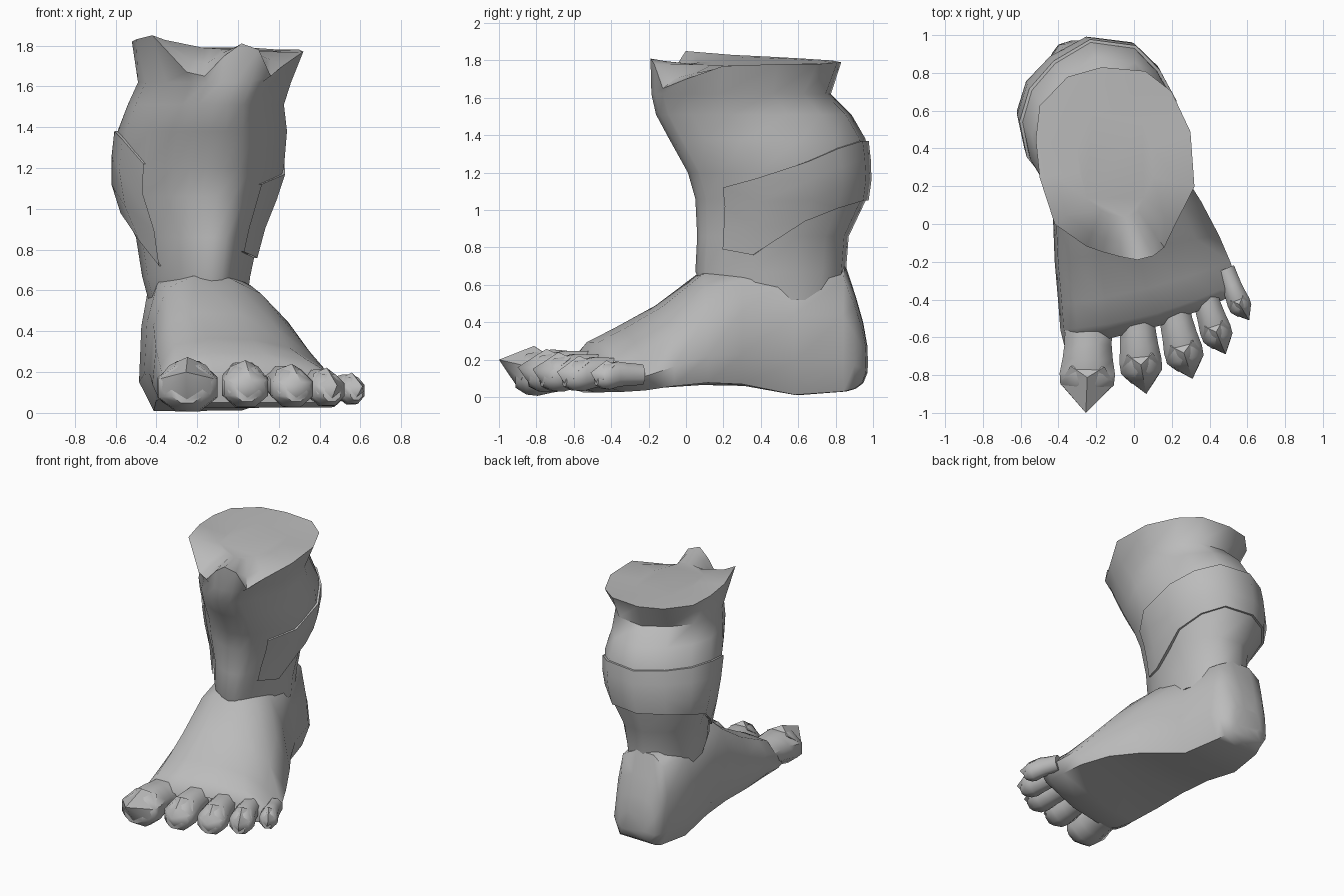
import bpy, bmesh, math
from mathutils import Vector

old = bpy.data.objects.get("Cube")
if old:
    bpy.data.objects.remove(old, do_unlink=True)

skin = bpy.data.materials.new("grey_skin")
skin.use_nodes = True
skin.diffuse_color = (0.5, 0.5, 0.5, 1)
skin.node_tree.nodes["Principled BSDF"].inputs["Base Color"].default_value = (0.5, 0.5, 0.5, 1)


def finish(name, bm):
    bmesh.ops.recalc_face_normals(bm, faces=bm.faces)
    me = bpy.data.meshes.new(name)
    bm.to_mesh(me)
    bm.free()
    ob = bpy.data.objects.new(name, me)
    bpy.context.collection.objects.link(ob)
    me.materials.append(skin)
    bpy.ops.object.select_all(action='DESELECT')
    ob.select_set(True)
    bpy.context.view_layer.objects.active = ob
    bpy.ops.object.shade_smooth_by_angle(angle=math.radians(50))


def loft(name, rings, closed=True):
    """Skin a list of point rings, capped at both ends when closed."""
    bm = bmesh.new()
    vs = [[bm.verts.new(p) for p in r] for r in rings]
    n = len(vs[0])
    for a, b in zip(vs, vs[1:]):
        for i in range(n if closed else n - 1):
            j = (i + 1) % n
            bm.faces.new((a[i], a[j], b[j], b[i]))
    if closed:
        bm.faces.new(vs[0])
        bm.faces.new(vs[-1])
    finish(name, bm)


# Leg: outlines of the cut rim and of the shin and calf, scaled at each height
rim_outline = [(-.17, 1), (-.6, .9), (-.95, .6), (-1, .25), (-.95, -.15), (-.76, -.63),
               (-.36, -.86), (-.15, -.92), (.08, -.97), (.28, -1), (.48, -.96), (.62, -.87),
               (.76, -.63), (1, -.24), (.95, .33), (.71, .75), (.38, .96)]
calf_outline = [(-.13, 1), (-.58, .79), (-.88, .52), (-1, .2), (-.9, -.18), (-.63, -.52),
                (-.3, -.8), (-.1, -.9), (.08, -.97), (.28, -1), (.48, -.96), (.62, -.87),
                (.76, -.63), (1, -.24), (.95, .35), (.73, .69), (.43, .94)]
rim_z = [1.79, 1.8, 1.81, 1.82, 1.83, 1.85, 1.67, 1.65, 1.75, 1.81, 1.78, 1.65, 1.7, 1.77,
         1.78, 1.78, 1.79]
# height, left x, right x, front y, back y
leg_levels = [(.52, -.43, .04, .12, .83), (.67, -.47, .06, .05, .855), (.86, -.5, .1, .06, .87),
              (1.06, -.6, .18, .05, .965), (1.2, -.61, .225, .01, .98), (1.38, -.59, .24, -.09, .96),
              (1.51, -.54, .225, -.16, .885), (1.62, -.49, .26, -.185, .775),
              (1.8, -.52, .32, -.19, .83)]


def leg_point(i, z, grow=0.0):
    k = 0
    while k < len(leg_levels) - 2 and z > leg_levels[k + 1][0]:
        k += 1
    a, b = leg_levels[k], leg_levels[k + 1]
    t = min(1, (z - a[0]) / (b[0] - a[0]))
    x0, x1, y0, y1 = [p + (q - p) * t for p, q in zip(a[1:], b[1:])]
    blend = min(1, max(0, (z - 1.62) / .18))
    u, v = Vector(calf_outline[i]).lerp(Vector(rim_outline[i]), blend)
    return Vector(((x0 + x1) / 2 + u * ((x1 - x0) / 2 + grow),
                   (y0 + y1) / 2 + v * ((y1 - y0) / 2 + grow), z))


sides = range(len(rim_outline))
rings = [[leg_point(i, lv[0]) for i in sides] for lv in leg_levels[:-1]]
rings.append([Vector((*leg_point(i, 1.8).xy, rim_z[i])) for i in sides])
# Cut end: a gently tilted plane that sinks toward the dips in the rim
for inset, follow in ((-.08, .55), (-.22, 0)):
    ring = []
    for i in sides:
        p = leg_point(i, 1.8, inset)
        plane = 1.785 - .06 * (p.x + .1)
        p.z = plane + (rim_z[i] - plane) * follow
        ring.append(p)
    rings.append(ring)
loft("leg", rings)

# Raised wrap around the back of the calf, running down at both ends
columns = [(5, .72, 1.22), (4, .84, 1.34), (3, .98, 1.38), (2, 1.03, 1.38), (1, 1.05, 1.375),
           (0, 1.05, 1.37), (16, 1.05, 1.37), (15, 1.01, 1.33), (14, .94, 1.26),
           (13, .76, 1.17), (12, .79, 1.12)]
wrap = []
for part, grow in ((0, -.02), (0, .016), (.35, .016), (.7, .016), (1, .016), (1, -.02)):
    wrap.append([leg_point(i, lo + (hi - lo) * part, grow) for i, lo, hi in columns])
loft("calf_wrap", wrap, closed=False)

# Foot: cross-section blends from an even heel to an instep that falls to the outer side
even = [(.14, 0), (0, .2), (.02, .58), (.09, .9), (.28, 1), (.6, 1), (.86, .9), (.95, .6),
        (1, .25), (.88, 0), (.5, 0)]
sloped = [(.06, 0), (0, .2), (.02, .6), (.1, .9), (.27, 1), (.5, .98), (.69, .86), (.86, .63),
          (1, .26), (.96, .02), (.5, 0)]
# inner y, outer y, inner x, outer x, bottom, top, slope blend, forward bulge
stations = [(.972, .96, -.33, -.1, .13, .28, 0, 0), (.95, .94, -.4, -.06, .075, .4, 0, 0),
            (.91, .9, -.43, -.02, .045, .54, 0, 0), (.86, .84, -.455, .01, .03, .7, 0, 0),
            (.6, .58, -.485, .08, .01, .72, .15, 0), (.32, .3, -.46, .24, .06, .71, .7, 0),
            (.06, .12, -.43, .355, .065, .67, 1, 0), (-.2, -.06, -.42, .45, .05, .49, 1, 0),
            (-.43, -.2, -.4, .51, .03, .365, .85, .03), (-.56, -.31, -.39, .545, .025, .295, .5, .05),
            (-.64, -.37, -.37, .54, .05, .2, .3, .05)]
rings = []
for yi, yo, xi, xo, zb, zt, k, bulge in stations:
    ring = []
    for e, s in zip(even, sloped):
        u, v = Vector(e).lerp(Vector(s), k)
        y = yi + (yo - yi) * u - bulge * math.sin(math.pi * u)
        ring.append((xi + (xo - xi) * u, y, zb + (zt - zb) * v))
    rings.append(ring)
loft("foot", rings)


# Toes: rounded lofts that bend down at the front, each with a pointed claw
def toe(name, base, tip, width, height, claw_tip):
    base, tip = Vector(base), Vector(tip)
    along = (tip - base).normalized()
    side = Vector((-along.y, along.x, 0)).normalized()
    rings = []
    for t, w, h, lift in ((-.1, .9, .85, .01), (.3, .9, .95, .012), (.5, .96, 1.04, .012),
                          (.7, 1.06, 1.06, 0), (.85, 1.02, .98, 0), (1, .55, .5, -.015)):
        c = base.lerp(tip, t) + Vector((0, 0, lift))
        rings.append([c + side * math.cos(a) * w * width / 2 + Vector((0, 0, math.sin(a) * h * height / 2))
                      for a in (math.tau * (i + .5) / 8 for i in range(8))])
    loft(name, rings)

    # Claw: hull from the knuckle and the toe's sides to the point
    bm = bmesh.new()
    for t, s, z in ((.6, -.3, .9), (.6, .3, .9), (.75, 0, 1.25), (.83, -.48, .35),
                    (.83, .48, .35), (.92, -.38, -.25), (.92, .38, -.25), (.98, 0, -.55)):
        bm.verts.new(base.lerp(tip, t) + side * s * width + Vector((0, 0, z * height / 2)))
    bm.verts.new(claw_tip)
    bmesh.ops.convex_hull(bm, input=bm.verts)
    finish(name.replace("toe", "claw"), bm)


toe("big_toe", (-.24, -.52, .135), (-.25, -.91, .12), .3, .24, (-.255, -1.0, .2))
toe("second_toe", (.01, -.46, .15), (.045, -.84, .12), .23, .21, (.065, -.9, .16))
toe("third_toe", (.2, -.42, .14), (.285, -.77, .115), .21, .19, (.31, -.82, .15))
toe("fourth_toe", (.36, -.34, .13), (.46, -.65, .11), .17, .17, (.485, -.69, .135))
toe("little_toe", (.49, -.26, .11), (.58, -.48, .11), .125, .14, (.61, -.51, .13))
